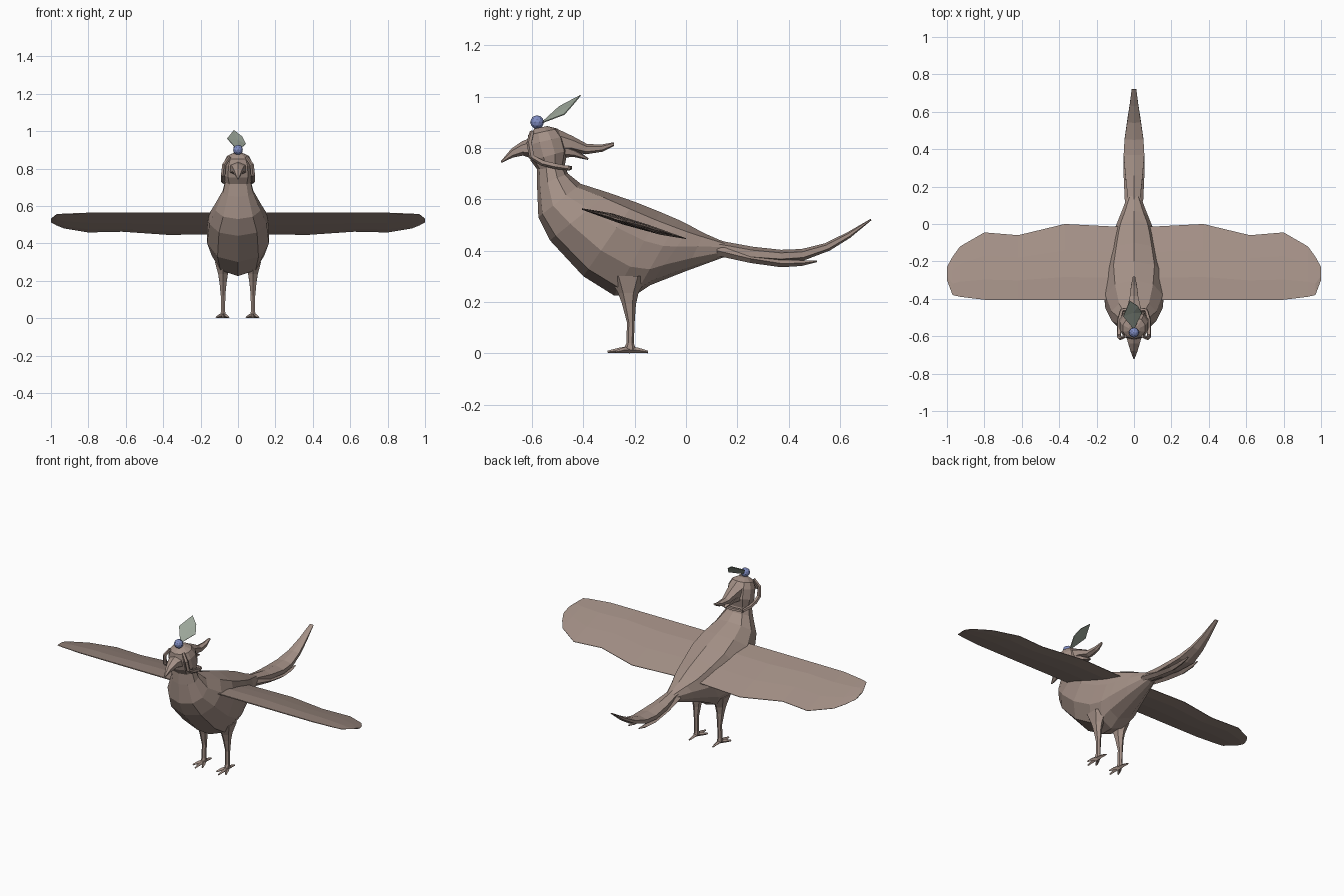
import bpy, bmesh, math
from mathutils import Vector


def material(name, rgb):
    m = bpy.data.materials.new(name)
    m.diffuse_color = (*rgb, 1)
    return m


BROWN = material("warm brown", (0.37, 0.28, 0.24))
BLUE = material("bead blue", (0.22, 0.27, 0.55))
GREEN = material("grey green", (0.33, 0.38, 0.32))


def finish(name, bm, mat):
    bmesh.ops.recalc_face_normals(bm, faces=bm.faces)
    me = bpy.data.meshes.new(name)
    bm.to_mesh(me)
    bm.free()
    me.materials.append(mat)
    ob = bpy.data.objects.new(name, me)
    bpy.context.collection.objects.link(ob)
    return ob


def skin(name, rings, mat=BROWN):
    """Bridge a list of equal-length point rings and cap both ends."""
    bm = bmesh.new()
    vs = [[bm.verts.new(p) for p in r] for r in rings]
    n = len(vs[0])
    for a, b in zip(vs, vs[1:]):
        for i in range(n):
            j = (i + 1) % n
            bm.faces.new((a[i], a[j], b[j], b[i]))
    bm.faces.new(vs[0])
    bm.faces.new(vs[-1])
    return finish(name, bm, mat)


def loft(name, rows, n=10, x=0.0, power=1.0):
    """Rows: upper y, upper z, lower y, lower z, half width."""
    rings = []
    for ty, tz, by, bz, w in rows:
        ring = []
        for i in range(n):
            a = 2 * math.pi * i / n
            c, s = math.cos(a), math.sin(a)
            t = (1 - c) / 2
            sx = math.copysign(abs(s) ** power, s) if abs(s) > 1e-6 else 0
            ring.append((x + w * sx, ty + (by - ty) * t, tz + (bz - tz) * t))
        rings.append(ring)
    return skin(name, rings)


def tube(name, pts, radii, n=5):
    pts = [Vector(p) for p in pts]
    rings = []
    for i, (p, r) in enumerate(zip(pts, radii)):
        d = (pts[min(i + 1, len(pts) - 1)] - pts[max(i - 1, 0)]).normalized()
        u = d.orthogonal().normalized() if abs(d.x) > 0.9 else d.cross(Vector((1, 0, 0))).normalized()
        v = d.cross(u)
        rings.append([p + r * (math.cos(2 * math.pi * k / n) * u + math.sin(2 * math.pi * k / n) * v)
                      for k in range(n)])
    return skin(name, rings)


# Body and neck
loft("body", [
    (-0.48, 0.75, -0.58, 0.72, 0.070),
    (-0.46, 0.70, -0.58, 0.65, 0.085),
    (-0.41, 0.66, -0.575, 0.53, 0.125),
    (-0.30, 0.625, -0.53, 0.44, 0.160),
    (-0.20, 0.59, -0.40, 0.30, 0.172),
    (-0.10, 0.55, -0.28, 0.225, 0.148),
    (-0.03, 0.52, -0.20, 0.225, 0.130),
    (0.02, 0.495, -0.14, 0.265, 0.112),
    (0.07, 0.468, 0.00, 0.32, 0.078),
    (0.15, 0.433, 0.15, 0.375, 0.035)], power=0.85)

# Head, beak and swept-back crest
loft("head", [
    (-0.475, 0.72, -0.575, 0.71, 0.070),
    (-0.46, 0.79, -0.605, 0.75, 0.082),
    (-0.475, 0.845, -0.62, 0.81, 0.078),
    (-0.50, 0.875, -0.615, 0.85, 0.062),
    (-0.54, 0.885, -0.59, 0.875, 0.030)], power=0.8)
loft("beak", [
    (-0.59, 0.845, -0.59, 0.755, 0.052),
    (-0.64, 0.825, -0.635, 0.77, 0.036),
    (-0.68, 0.797, -0.675, 0.762, 0.022),
    (-0.722, 0.747, -0.718, 0.742, 0.004)], n=6)
loft("crest", [
    (-0.51, 0.878, -0.50, 0.77, 0.055),
    (-0.44, 0.845, -0.45, 0.785, 0.040),
    (-0.385, 0.815, -0.39, 0.775, 0.026),
    (-0.33, 0.813, -0.325, 0.785, 0.018),
    (-0.28, 0.822, -0.28, 0.808, 0.007)], n=6)
loft("lower_crest", [
    (-0.48, 0.82, -0.49, 0.76, 0.05),
    (-0.43, 0.795, -0.44, 0.765, 0.03),
    (-0.38, 0.76, -0.382, 0.753, 0.006)], n=6)

# Long upturned tail
loft("tail", [
    (0.10, 0.452, 0.10, 0.365, 0.045),
    (0.15, 0.435, 0.15, 0.380, 0.040),
    (0.26, 0.415, 0.25, 0.362, 0.053),
    (0.37, 0.403, 0.37, 0.355, 0.064),
    (0.45, 0.406, 0.46, 0.362, 0.058),
    (0.54, 0.428, 0.56, 0.400, 0.042),
    (0.63, 0.472, 0.64, 0.450, 0.027),
    (0.72, 0.524, 0.722, 0.518, 0.014)], n=6)

for s, side in ((1, "right"), (-1, "left")):
    # Short under-tail feather
    loft(side + "_tail_feather", [
        (0.12, 0.42, 0.12, 0.38, 0.014),
        (0.25, 0.385, 0.25, 0.352, 0.020),
        (0.37, 0.365, 0.37, 0.335, 0.020),
        (0.45, 0.362, 0.45, 0.340, 0.015),
        (0.51, 0.362, 0.51, 0.355, 0.005)], n=4, x=s * 0.035)

    # Wing: x, leading y, trailing y, thickness
    rings = []
    for x, y0, y1, th in ((0.08, -0.405, -0.015, 0.030), (0.37, -0.405, 0.0, 0.030),
                          (0.62, -0.405, -0.06, 0.027), (0.80, -0.405, -0.045, 0.022),
                          (0.93, -0.389, -0.12, 0.016), (0.97, -0.38, -0.175, 0.012),
                          (1.00, -0.30, -0.23, 0.006)):
        ring = []
        for f, h in ((0, 0.1), (0.3, 0.55), (0.65, 0.4), (1, 0.05),
                     (1, -0.05), (0.75, -0.45), (0.4, -0.5), (0, -0.1)):
            y = y0 + (y1 - y0) * f
            ring.append((s * x, y, 0.562 - 0.285 * (y + 0.405) + h * th))
        rings.append(ring)
    skin(side + "_wing", rings)

    # Leg: thigh tapering to the shank
    lx = s * 0.08
    loft(side + "_leg", [
        (-0.15, 0.30, -0.30, 0.30, 0.050),
        (-0.185, 0.235, -0.265, 0.235, 0.030),
        (-0.195, 0.19, -0.25, 0.195, 0.022),
        (-0.20, 0.12, -0.23, 0.12, 0.014),
        (-0.203, 0.04, -0.232, 0.04, 0.013),
        (-0.195, 0.012, -0.245, 0.012, 0.016)], n=6)
    bpy.context.collection.objects[side + "_leg"].location.x = lx

    # Toes: three forward, one back
    for k, (dx, ty) in enumerate(((-0.035, -0.275), (0, -0.305), (0.03, -0.275), (0, -0.148))):
        tube(f"{side}_toe_{k + 1}",
             [(lx, -0.22, 0.014), (lx + dx * 0.6, (ty - 0.22) / 2, 0.011), (lx + dx, ty, 0.005)],
             (0.014, 0.010, 0.005), n=4)

    # Cheek strap around the face to the nape
    tube(side + "_cheek_strap",
         [(s * 0.045, -0.60, 0.862), (s * 0.074, -0.61, 0.82), (s * 0.080, -0.60, 0.765),
          (s * 0.080, -0.56, 0.742), (s * 0.078, -0.51, 0.73), (s * 0.065, -0.46, 0.722)],
         (0.009, 0.011, 0.012, 0.012, 0.012, 0.010))

# Nape strap joining both cheeks
tube("nape_strap", [(-0.065, -0.46, 0.722), (0, -0.452, 0.722), (0.065, -0.46, 0.722)],
     (0.010, 0.010, 0.010))

# Bead on the brow
bm = bmesh.new()
bmesh.ops.create_icosphere(bm, subdivisions=2, radius=0.027)
bmesh.ops.translate(bm, verts=bm.verts, vec=(0, -0.58, 0.90))
finish("bead", bm, BLUE)

# Plume behind the bead: thin plate
bm = bmesh.new()
outline = [(0, -0.565, 0.898), (0.042, -0.475, 0.932), (0.022, -0.44, 0.972),
           (-0.022, -0.412, 1.006), (-0.057, -0.495, 0.962)]
low = [bm.verts.new(p) for p in outline]
mid = bm.verts.new((-0.004, -0.475, 0.955))
for i in range(5):
    bm.faces.new((low[i], low[(i + 1) % 5], mid))
plume = finish("plume", bm, GREEN)
mod = plume.modifiers.new("thickness", 'SOLIDIFY')
mod.thickness = 0.004
